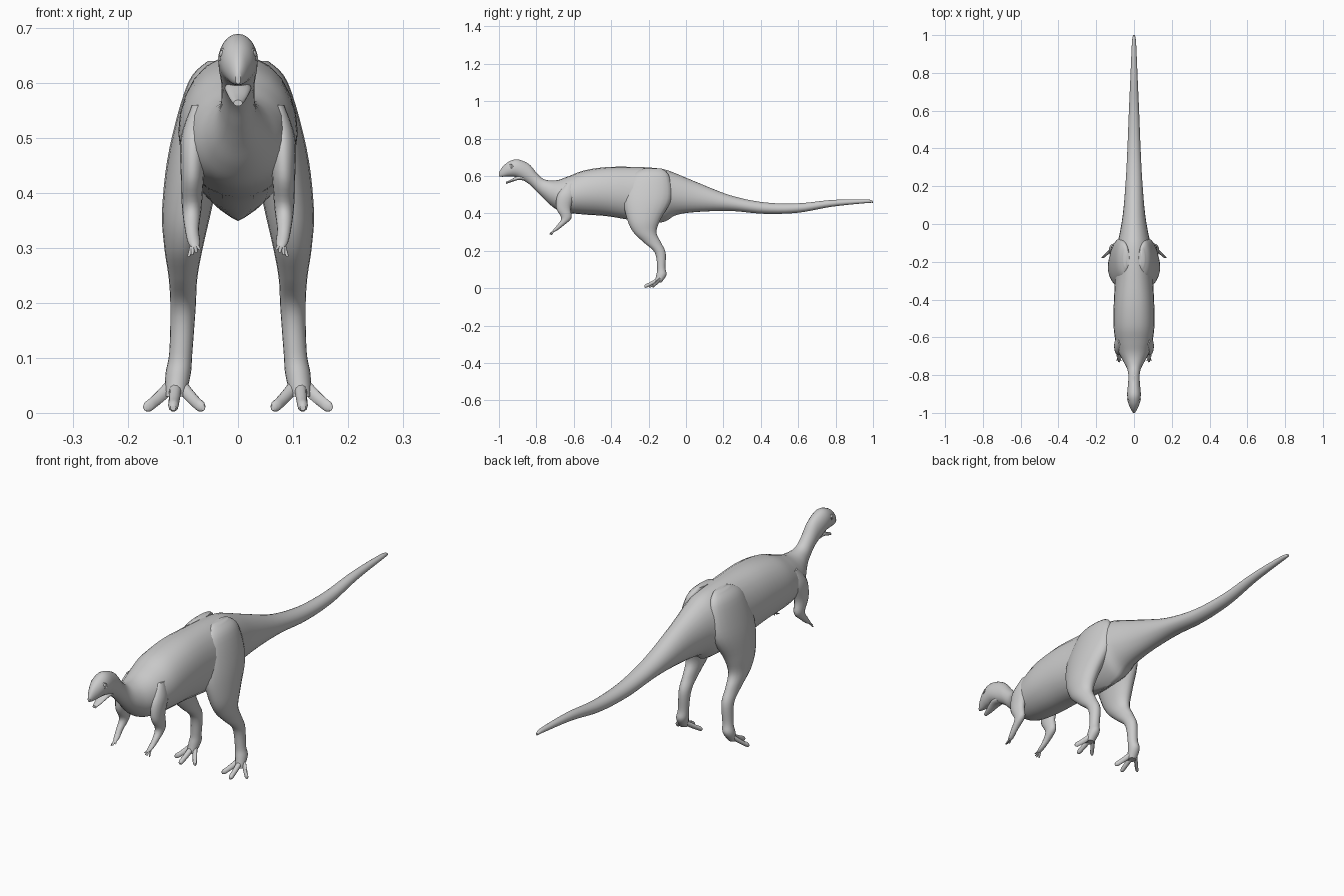
import bpy, math
from mathutils import Vector

if "Cube" in bpy.data.objects:
    bpy.data.objects.remove(bpy.data.objects["Cube"])

STEP = 5   # interpolated rings between two given sections


def smooth_rows(rows):
    """Catmull-Rom interpolation of whole section tuples."""
    out, n = [], len(rows)
    for i in range(n - 1):
        p = [rows[max(0, min(n - 1, i + k))] for k in (-1, 0, 1, 2)]
        for s in range(STEP):
            t = s / STEP
            out.append([0.5 * (2 * b + (c - a) * t + (2 * a - 5 * b + 4 * c - d) * t * t
                               + (3 * b - a - 3 * c + d) * t ** 3) for a, b, c, d in zip(*p)])
    out.append(list(rows[-1]))
    return out


def finish(ob, mirror):
    """Consistent normals, smooth shading, optional mirror across x = 0."""
    bpy.ops.object.select_all(action='DESELECT')
    ob.select_set(True)
    bpy.context.view_layer.objects.active = ob
    bpy.ops.object.mode_set(mode='EDIT')
    bpy.ops.mesh.select_all(action='SELECT')
    bpy.ops.mesh.normals_make_consistent(inside=False)
    bpy.ops.object.mode_set(mode='OBJECT')
    bpy.ops.object.shade_smooth_by_angle(angle=math.radians(50))
    if mirror:
        ob.modifiers.new("mirror", 'MIRROR').use_mirror_merge = False


def loft(name, rings, mirror=False):
    """Skin a list of rings and close both ends."""
    n = len(rings[0])
    verts = [Vector(v) for r in rings for v in r]
    faces = [(i * n + j, i * n + (j + 1) % n, (i + 1) * n + (j + 1) % n, (i + 1) * n + j)
             for i in range(len(rings) - 1) for j in range(n)]
    for base in (0, (len(rings) - 1) * n):
        verts.append(sum(verts[base:base + n], Vector()) / n)
        faces += [(base + j, base + (j + 1) % n, len(verts) - 1) for j in range(n)]
    me = bpy.data.meshes.new(name)
    me.from_pydata([tuple(v) for v in verts], [], faces)
    ob = bpy.data.objects.new(name, me)
    bpy.context.collection.objects.link(ob)
    finish(ob, mirror)


def bump(y, centre, width):
    return math.exp(-((y - centre) / width) ** 2)


def long_loft(name, rows, seg=24):
    """Upright sections along y: (y, top, bottom, half width)."""
    rings = []
    for y, top, bot, hw in smooth_rows(rows):
        mid, ring = bot + 0.48 * (top - bot), []
        upper = 1 - 0.15 * bump(y, -.45, .2)              # fuller back
        lower = 1 + 0.7 * bump(y, -.16, .1) - 0.3 * bump(y, -1, .06)  # keeled pelvis, flat beak
        for j in range(seg):
            a = 2 * math.pi * j / seg
            c, s = math.cos(a), math.sin(a)
            x = max(hw, .001) * math.copysign(abs(c) ** (upper if s >= 0 else lower), c)
            ring.append((x, y, mid + s * (top - mid if s > 0 else mid - bot)))
        rings.append(ring)
    loft(name, rings)


def limb(name, rows, upright=False, seg=16):
    """Mirrored elliptical sections (x, y, z, r1, r2), horizontal or upright."""
    rings = []
    for x, y, z, r1, r2 in smooth_rows(rows):
        ring = []
        for j in range(seg):
            a = 2 * math.pi * j / seg
            u, v = r1 * math.cos(a), r2 * math.sin(a)
            ring.append((x + u, y, z + v) if upright else (x + u, y + v, z))
        rings.append(ring)
    loft(name, rings, True)


# Tail, torso, neck and skull with upper beak
long_loft("body", [
    (1.0, .467, .457, .004),
    (.96, .475, .455, .011),
    (.78, .472, .436, .019),
    (.60, .454, .404, .027),
    (.42, .459, .398, .034),
    (.24, .496, .413, .043),
    (.06, .566, .408, .058),
    (-.05, .612, .392, .076),
    (-.11, .634, .358, .090),
    (-.18, .644, .349, .098),
    (-.28, .649, .362, .100),
    (-.42, .648, .385, .107),
    (-.54, .631, .394, .108),
    (-.62, .602, .402, .098),
    (-.68, .580, .415, .082),
    (-.725, .576, .445, .058),
    (-.765, .586, .485, .037),
    (-.80, .618, .520, .030),
    (-.84, .664, .558, .031),
    (-.90, .689, .592, .036),
    (-.945, .678, .598, .031),
    (-.98, .650, .596, .017),
    (-1.0, .618, .598, .005),
])

# Open lower jaw
long_loft("lower_jaw", [
    (-.865, .605, .576, .024),
    (-.90, .600, .578, .024),
    (-.94, .579, .565, .015),
    (-.963, .569, .558, .008),
], 16)

# Hind legs
limb("hind_leg", [
    (.04, -.18, .64, .015, .05),
    (.056, -.19, .60, .035, .10),
    (.075, -.205, .48, .05, .128),
    (.093, -.225, .37, .045, .09),
    (.099, -.22, .30, .035, .062),
    (.10, -.18, .245, .026, .046),
    (.10, -.138, .19, .023, .029),
    (.104, -.132, .11, .021, .022),
    (.109, -.132, .07, .023, .027),
    (.114, -.15, .03, .018, .018),
], seg=20)

# Three spread toes with blunt claws, tapering and dropping toward the tip
for label, dx, reach in (("outer", .055, .052), ("middle", .006, .094), ("inner", -.047, .069)):
    rows = []
    for t in (0, .3, .55, .75, .92, 1):
        r = .012 - .003 * t if t < 1 else .005
        rows.append((.112 + dx * t, -.128 - reach * t, .010 + .05 * (1 - t) ** 1.2, r, r + .001))
    limb(label + "_toe", rows, True, 10)

# Short arms
limb("arm", [
    (.07, -.62, .56, .014, .02),
    (.08, -.64, .50, .024, .046),
    (.083, -.655, .43, .021, .039),
    (.084, -.64, .375, .018, .027),
    (.084, -.672, .336, .013, .018),
    (.08, -.70, .31, .011, .012),
    (.078, -.712, .30, .006, .006),
])

# Fingers fanning out from the palm
palm = Vector((.08, -.70, .312))
for i in range(4):
    tip = Vector((.09 - .007 * i, -.722 - .008 * math.sin(i), .284 + .004 * i))
    limb(f"finger_{i + 1}", [(*palm.lerp(tip, t), .0055 - .003 * t, .006 - .003 * t)
                             for t in (0, .5, 1)], seg=8)

# Eyes and eyelid rims
bpy.ops.mesh.primitive_uv_sphere_add(segments=16, ring_count=10, radius=.008)
eye = bpy.context.object
eye.name = "eyes"
bpy.ops.mesh.primitive_torus_add(major_segments=20, minor_segments=8,
                                 major_radius=.0095, minor_radius=.002)
rim = bpy.context.object
rim.name = "eyelid_rims"
for v in eye.data.vertices:
    v.co += Vector((.026, -.935, .652))
for v in rim.data.vertices:
    x, y, z = v.co
    v.co = (.030 + z - y * .25 + x * .35, -.935 + x, .652 + y)
finish(eye, True)
finish(rim, True)
